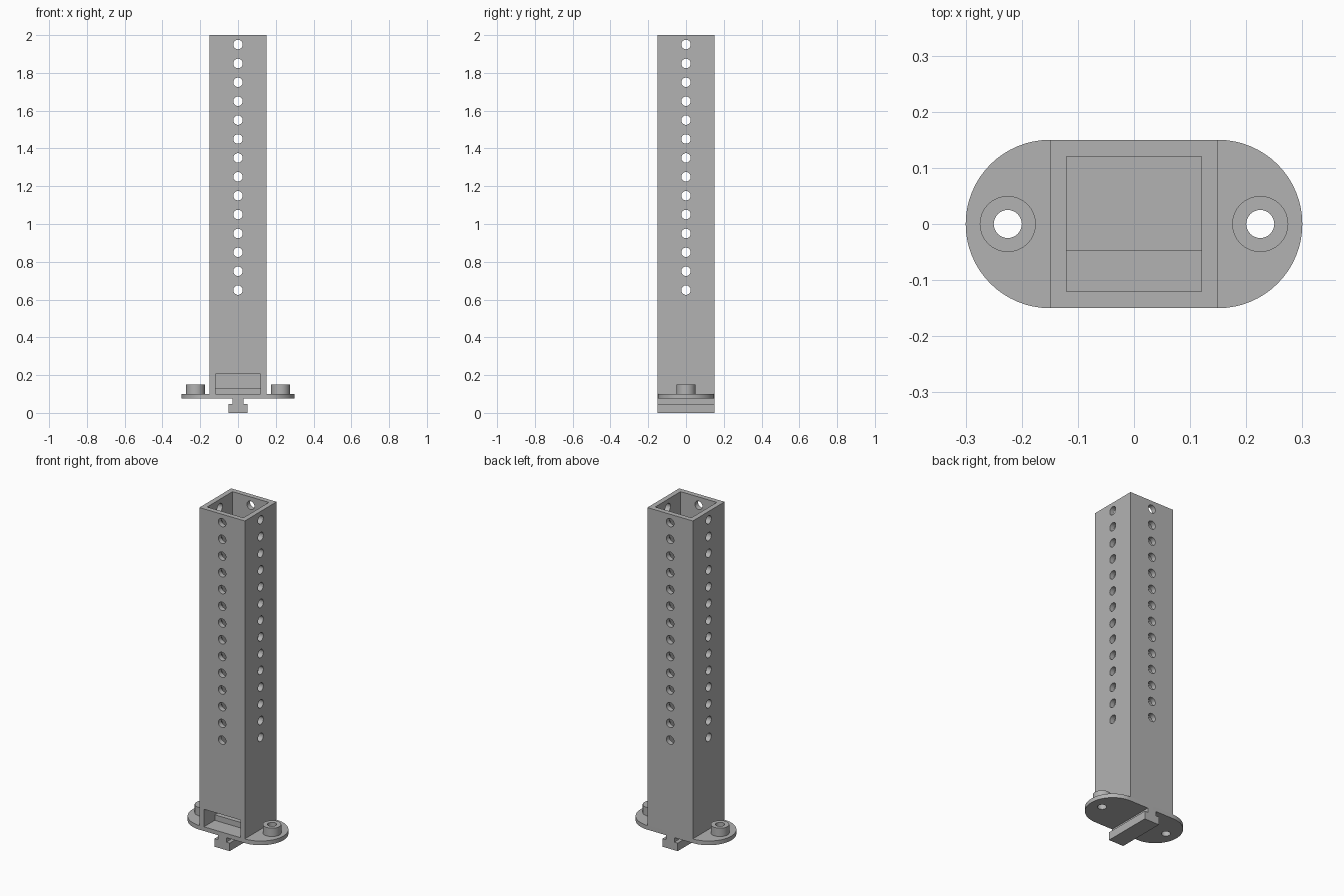
import bpy
import bmesh
import math
from mathutils import Matrix, Vector

if "Cube" in bpy.data.objects:
    bpy.data.objects.remove(bpy.data.objects["Cube"], do_unlink=True)

grey = bpy.data.materials.new("mid grey")
grey.use_nodes = True
COLOUR = (0.45, 0.45, 0.45, 1)
grey.diffuse_color = COLOUR
grey.node_tree.nodes["Principled BSDF"].inputs["Base Color"].default_value = COLOUR


def finish(name, bm):
    bmesh.ops.recalc_face_normals(bm, faces=bm.faces[:])
    mesh = bpy.data.meshes.new(name)
    bm.to_mesh(mesh)
    bm.free()
    mesh.materials.append(grey)
    ob = bpy.data.objects.new(name, mesh)
    bpy.context.collection.objects.link(ob)
    return ob


def box(name, low, high):
    low, high = Vector(low), Vector(high)
    bm = bmesh.new()
    bmesh.ops.create_cube(bm, size=1, matrix=Matrix.Translation((low + high) / 2)
                          @ Matrix.Diagonal((*(high - low), 1)))
    return finish(name, bm)


def prism(name, points, direction):
    bm = bmesh.new()
    face = bm.faces.new([bm.verts.new(p) for p in points])
    out = bmesh.ops.extrude_face_region(bm, geom=[face])
    moved = [v for v in out["geom"] if isinstance(v, bmesh.types.BMVert)]
    bmesh.ops.translate(bm, verts=moved, vec=direction)
    return finish(name, bm)


def cylinders(name, centres, radius, length, axis="Z"):
    turn = {"X": Matrix.Rotation(math.pi / 2, 4, "Y"),
            "Y": Matrix.Rotation(math.pi / 2, 4, "X"), "Z": Matrix()}[axis]
    bm = bmesh.new()
    for c in centres:
        bmesh.ops.create_cone(bm, cap_ends=True, segments=32, radius1=radius,
                              radius2=radius, depth=length,
                              matrix=Matrix.Translation(c) @ turn)
    return finish(name, bm)


def cut(ob, *cutters):
    for cutter in cutters:
        mod = ob.modifiers.new("cut", "BOOLEAN")
        mod.operation = "DIFFERENCE"
        mod.solver = "EXACT"
        mod.object = cutter
        cutter.hide_render = True
        cutter.hide_set(True)


def bake(ob):
    # Apply the cuts and smooth the round walls
    bpy.ops.object.select_all(action="DESELECT")
    ob.select_set(True)
    bpy.context.view_layer.objects.active = ob
    for mod in list(ob.modifiers):
        bpy.ops.object.modifier_apply(modifier=mod.name)
    bpy.ops.object.shade_smooth_by_angle(angle=math.radians(30))


HALF = 0.15      # half width of the tube
INNER = 0.12     # half width of its bore
FLOOR = 0.1      # top of the base plate
SCREW = 0.225    # screw hole offset

# Square tube with rows of cross holes and a front outlet
tube = box("square_tube", (-HALF, -HALF, FLOOR), (HALF, HALF, 2))
bore = box("bore_cutter", (-INNER, -INNER, 0), (INNER, INNER, 2.2))
outlet = box("outlet_cutter", (-INNER, -0.3, 0), (INNER, 0, 0.205))
row = [(0, 0, 0.65 + 0.1 * i) for i in range(14)]
holes_x = cylinders("side_hole_cutter", row, 0.025, 1, "X")
holes_y = cylinders("front_hole_cutter", row, 0.025, 1, "Y")
cut(tube, bore, outlet, holes_x, holes_y)

# Raised step on the tube floor, behind the outlet
step = box("inner_step", (-INNER, -0.048, FLOOR), (INNER, INNER, 0.133))

# Round-ended base plate
outline = []
for side in (0, 1):
    for i in range(33):
        a = -math.pi / 2 + math.pi * (i / 32 + side)
        outline.append(((1 - 2 * side) * HALF + HALF * math.cos(a),
                        HALF * math.sin(a), 0.075))
plate = prism("base_plate", outline, (0, 0, 0.025))
screws = cylinders("screw_hole_cutter", [(-SCREW, 0, 0.1), (SCREW, 0, 0.1)], 0.025, 0.4)
cut(plate, screws)

# Screw bosses
bosses = []
for side, label in ((1, "left"), (-1, "right")):
    boss = cylinders(label + "_boss", [(side * SCREW, 0, 0.125)], 0.05, 0.05)
    cut(boss, screws)
    bosses.append(boss)

# T-shaped rail under the plate
half = [(0.05, 0), (0.05, 0.048), (0.028, 0.048), (0.028, 0.075)]
section = half + [(-x, z) for x, z in reversed(half)]
rail = prism("t_rail", [(x, -HALF, z) for x, z in section], (0, 2 * HALF, 0))

for part in [tube, plate] + bosses:
    bake(part)
for helper in (bore, outlet, holes_x, holes_y, screws):
    bpy.data.objects.remove(helper, do_unlink=True)
